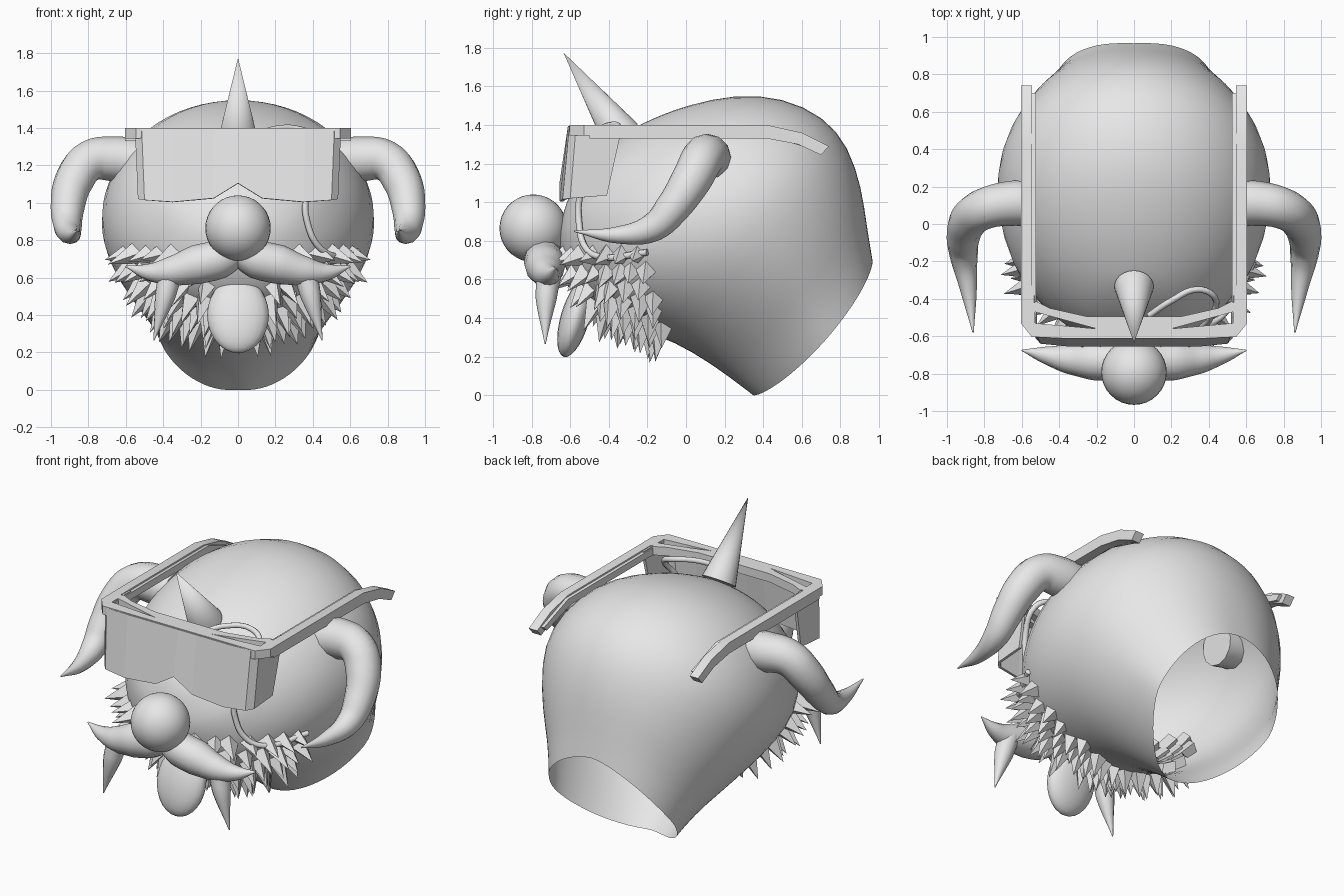
import bpy, bmesh, math, random
from mathutils import Vector, Matrix
from mathutils.bvhtree import BVHTree

if "Cube" in bpy.data.objects:
    bpy.data.objects.remove(bpy.data.objects["Cube"])

random.seed(4)
mat = bpy.data.materials.new("plain grey")
mat.diffuse_color = (0.8, 0.8, 0.8, 1)
mat.use_nodes = True
mat.node_tree.nodes["Principled BSDF"].inputs["Base Color"].default_value = mat.diffuse_color


def finish(ob, angle=40):
    ob.data.materials.clear()
    ob.data.materials.append(mat)
    bpy.ops.object.select_all(action='DESELECT')
    ob.select_set(True)
    bpy.context.view_layer.objects.active = ob
    if angle:
        bpy.ops.object.shade_smooth_by_angle(angle=math.radians(angle))
    return ob


def from_bm(name, bm, angle=40):
    bmesh.ops.recalc_face_normals(bm, faces=bm.faces)
    me = bpy.data.meshes.new(name)
    bm.to_mesh(me)
    bm.free()
    ob = bpy.data.objects.new(name, me)
    bpy.context.collection.objects.link(ob)
    return finish(ob, angle)


def tube(name, pts, sides=4):
    """Tapered round tube through (x, y, z, radius) points."""
    cu = bpy.data.curves.new(name, 'CURVE')
    cu.dimensions = '3D'
    cu.bevel_depth = 1.0
    cu.bevel_resolution = sides
    cu.resolution_u = 5
    cu.use_fill_caps = True
    sp = cu.splines.new('BEZIER')
    sp.bezier_points.add(len(pts) - 1)
    for bp, p in zip(sp.bezier_points, pts):
        bp.co = p[:3]
        bp.radius = p[3]
        bp.handle_left_type = bp.handle_right_type = 'AUTO'
    ob = bpy.data.objects.new(name, cu)
    bpy.context.collection.objects.link(ob)
    bpy.ops.object.select_all(action='DESELECT')
    ob.select_set(True)
    bpy.context.view_layer.objects.active = ob
    bpy.ops.object.convert(target='MESH')
    return finish(bpy.context.view_layer.objects.active, 50)


def prism(name, pts, offset):
    """Flat polygon extruded along the offset vector."""
    bm = bmesh.new()
    f = bm.faces.new([bm.verts.new(p) for p in pts])
    r = bmesh.ops.extrude_face_region(bm, geom=[f])
    bmesh.ops.translate(bm, vec=offset,
                        verts=[v for v in r['geom'] if isinstance(v, bmesh.types.BMVert)])
    return from_bm(name, bm, 30)


def cone(bm, base, tip, r, sides):
    base, tip = Vector(base), Vector(tip)
    d = tip - base
    m = Matrix.Translation((base + tip) / 2) @ d.to_track_quat('Z', 'Y').to_matrix().to_4x4()
    bmesh.ops.create_cone(bm, cap_ends=True, segments=sides, radius1=r, radius2=0,
                          depth=d.length, matrix=m)


# Head: open shell lofted along a slanted axis, (along, upper, lower, half width)
rings = [(-.62, .05, -.37, .20), (-.59, .15, -.44, .29), (-.53, .28, -.555, .41),
         (-.47, .39, -.61, .49), (-.32, .605, -.71, .635), (-.12, .755, -.745, .72),
         (.10, .82, -.655, .745), (.30, .79, -.575, .695), (.50, .665, -.54, .59),
         (.64, .54, -.525, .49), (.78, .425, -.515, .43)]
N = 32


def slant(x, s, h):
    return (x, .1 + .75 * s + .66 * h, .9 - .66 * s + .75 * h)


bm = bmesh.new()
prev = None
for s, top, bot, w in rings:
    k = max(0, s - .3) / .48                # 0 on the skull, 1 at the neck rim
    ring = []
    for i in range(N):
        t = math.tau * i / N
        sn, cs = math.sin(t), math.cos(t)
        pinch = 1 - .26 * k * max(0, -cs)   # neck narrows towards the throat
        sag = .095 * k * abs(sn) ** 1.3     # neck rim sags at the sides
        ring.append(bm.verts.new(slant(w * sn * pinch, s + sag,
                                       (top + bot) / 2 + (top - bot) / 2 * cs)))
    if prev is None:
        pole = bm.verts.new(slant(0, -.642, -.12))
    for i in range(N):
        j = (i + 1) % N
        if prev:
            bm.faces.new((prev[i], prev[j], ring[j], ring[i]))
        else:
            bm.faces.new((pole, ring[j], ring[i]))
    prev = ring
head = from_bm("head", bm, 80)
sub = head.modifiers.new("smooth", 'SUBSURF')
sub.levels = sub.render_levels = 1
bpy.context.view_layer.update()
bvh = BVHTree.FromObject(head, bpy.context.evaluated_depsgraph_get())

# Beard: rows of four-sided spikes seated on the head surface
bm = bmesh.new()
origin = Vector((0, .1, .85))
for row in range(8):
    lat = math.radians(10 + 7.4 * row)
    n = int(19 * math.cos(lat)) + 1
    for k in range(n + 1):
        phi = math.radians(-76 + 152 * (k + .5 * (row % 2)) / n + random.uniform(-2, 2))
        d = Vector((math.sin(phi) * math.cos(lat), -math.cos(phi) * math.cos(lat), -math.sin(lat)))
        p, nor, _, _ = bvh.ray_cast(origin, d)
        # back edge slopes: further forward near the cheeks
        if p is None or p.y > -.10 - .12 * (p.z - .3) or (abs(p.x) < .13 and p.z > .42):
            continue
        if nor.dot(d) < 0:
            nor = -nor
        aim = (nor + Vector((p.x * .5, .15, .1 - 1.1 * math.sin(lat)))).normalized()
        cone(bm, p - aim * .05, p + aim * random.uniform(.11, .16), random.uniform(.06, .075), 4)
from_bm("beard", bm, 0)

# Nose
bm = bmesh.new()
bmesh.ops.create_uvsphere(bm, u_segments=32, v_segments=18, radius=.175,
                          matrix=Matrix.Translation((0, -.792, .865)))
from_bm("nose", bm, 60)

# Tongue
bm = bmesh.new()
bmesh.ops.create_uvsphere(bm, u_segments=20, v_segments=14, radius=1,
                          matrix=Matrix.Translation((0, -.575, .40))
                          @ Matrix.Rotation(-.28, 4, 'X') @ Matrix.Diagonal((.165, .075, .21, 1)))
from_bm("tongue", bm, 60)

# Forehead spike
bm = bmesh.new()
cone(bm, (0, -.335, 1.345), (0, -.635, 1.775), .105, 24)
from_bm("forehead_spike", bm, 60)

# Paired parts: horns, moustache halves, tusks, temples
temple = [(-.5, 1.40), (.42, 1.40), (.60, 1.36), (.74, 1.29), (.70, 1.245), (.58, 1.30),
          (.42, 1.33), (-.5, 1.33)]
for s, side in ((-1, "left"), (1, "right")):
    tube("horn_" + side, [(s * x, y, z, r) for x, y, z, r in (
        (.54, .11, 1.22, .125), (.66, .11, 1.235, .12), (.79, .085, 1.225, .11),
        (.875, .03, 1.12, .105), (.912, -.07, .97, .09), (.91, -.17, .87, .075),
        (.885, -.35, .83, .045), (.86, -.58, .85, .004))])
    tube("moustache_" + side, [(s * x, y, z, r) for x, y, z, r in (
        (0, -.73, .75, .08), (.10, -.735, .70, .105), (.22, -.73, .67, .105),
        (.36, -.72, .635, .078), (.48, -.70, .63, .045), (.6, -.675, .66, .004))])
    tube("tusk_" + side, [(s * x, y, z, r) for x, y, z, r in (
        (.36, -.71, .63, .065), (.39, -.725, .5, .055), (.45, -.73, .265, .003))])
    prism("temple_" + side, [(s * .545, y, z) for y, z in temple], (s * .06, 0, 0))
    prism("temple_inner_" + side, [(s * .525, y, z) for y, z in
          ((-.5, 1.39), (.45, 1.39), (.70, 1.30), (.67, 1.27), (.42, 1.345), (-.5, 1.345))],
          (s * .02, 0, 0))

# Visor top bar: front strip and curved inner strip, with gaps at the corners
for name, half in (
        ("visor_bar", [(.545, -.605), (.605, -.53), (.605, -.42), (.53, -.42), (.53, -.53),
                       (.20, -.56)]),
        ("visor_inner_bar", [(.20, -.56), (.53, -.47), (.53, -.41), (.45, -.45), (.25, -.495)])):
    loop = half + [(-x, y) for x, y in half[::-1]]
    prism(name, [(x, y, 1.345) for x, y in loop], (0, 0, .055))

# Visor lens: wrapped sheet with a nose notch, (x, y top, y bottom, z bottom)
prof = [(.13, -.612, -.655, 1.025), (.35, -.612, -.655, 1.005), (.50, -.605, -.64, 1.015),
        (.535, -.57, -.60, 1.02), (.535, -.33, -.41, 1.035)]
cols = [(-x, a, b, z) for x, a, b, z in prof[::-1]] + [(0, -.612, -.655, 1.105)] + prof
bm = bmesh.new()
prev = None
for x, a, b, z in cols:
    pair = (bm.verts.new((x * 1.03, a, 1.395)), bm.verts.new((x, b, z)))
    if prev:
        bm.faces.new((prev[0], prev[1], pair[1], pair[0]))
    prev = pair
lens = from_bm("visor_lens", bm, 0)
sol = lens.modifiers.new("thickness", 'SOLIDIFY')
sol.thickness = .018

# Thin cord looping over the visor and down the cheek, kept just outside the head
tube("cord", [(x, y, z, .017) for x, y, z in (
    (.08, -.49, 1.35), (.2, -.41, 1.395), (.34, -.35, 1.39), (.43, -.39, 1.34), (.41, -.50, 1.2),
    (.36, -.555, 1.0), (.37, -.555, .9), (.42, -.53, .78), (.5, -.46, .72), (.64, -.2, .74))], 2)
